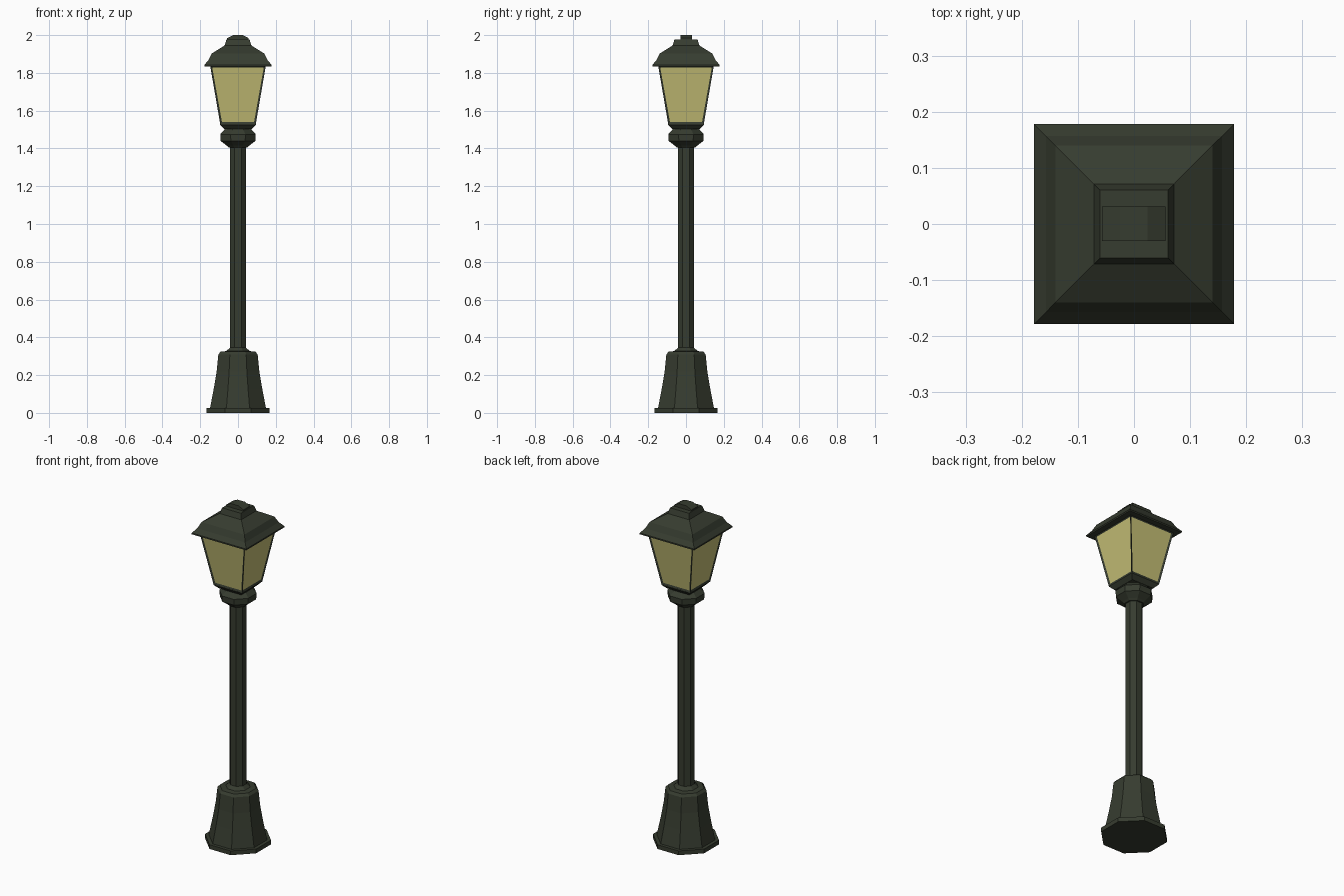
import bpy, bmesh, math

if "Cube" in bpy.data.objects:
    bpy.data.objects.remove(bpy.data.objects["Cube"])


def material(name, rgb):
    m = bpy.data.materials.new(name)
    m.diffuse_color = (*rgb, 1)
    m.use_nodes = True
    m.node_tree.nodes["Principled BSDF"].inputs["Base Color"].default_value = m.diffuse_color
    return m


IRON = material("dark green iron", (0.037, 0.045, 0.029))
GLASS = material("warm yellow glass", (0.56, 0.52, 0.18))


def finish(bm, name, mats):
    bmesh.ops.recalc_face_normals(bm, faces=bm.faces)
    mesh = bpy.data.meshes.new(name)
    bm.to_mesh(mesh)
    bm.free()
    for m in mats:
        mesh.materials.append(m)
    ob = bpy.data.objects.new(name, mesh)
    bpy.context.collection.objects.link(ob)
    return ob


def stack(sides, profile):
    """Closed prism stack; profile holds (half width across flats, z)."""
    bm = bmesh.new()
    rings = []
    for half, z in profile:
        r = half / math.cos(math.pi / sides)
        angles = [(i + 0.5) * 2 * math.pi / sides for i in range(sides)]
        rings.append([bm.verts.new((r * math.cos(a), r * math.sin(a), z)) for a in angles])
    for low, high in zip(rings, rings[1:]):
        for i in range(sides):
            j = (i + 1) % sides
            bm.faces.new((low[i], low[j], high[j], high[i]))
    bm.faces.new(rings[0][::-1])
    bm.faces.new(rings[-1])
    return bm


# Octagonal foot, pole and collar
finish(stack(8, [(0.167, 0), (0.167, 0.025), (0.148, 0.025), (0.128, 0.13), (0.113, 0.22),
                 (0.104, 0.31), (0.092, 0.324), (0.062, 0.327), (0.043, 0.345)]),
       "pedestal", [IRON])
finish(stack(8, [(0.043, 0.335), (0.043, 1.42)]), "pole", [IRON])
finish(stack(8, [(0.05, 1.405), (0.06, 1.415), (0.092, 1.44), (0.094, 1.475),
                 (0.072, 1.498), (0.065, 1.515)]), "collar", [IRON])

# Square lantern: tapered frame with recessed panes
finish(stack(4, [(0.072, 1.502), (0.094, 1.525), (0.094, 1.53)]), "lantern_floor", [IRON])
bm = stack(4, [(0.094, 1.528), (0.147, 1.836)])
bm.normal_update()
panes = [f for f in bm.faces if abs(f.normal.z) < 0.5]
bmesh.ops.inset_individual(bm, faces=panes, thickness=0.014, depth=-0.005)
for f in panes:
    f.material_index = 1
finish(bm, "lantern", [IRON, GLASS])

# Flared roof
finish(stack(4, [(0.178, 1.834), (0.178, 1.842), (0.157, 1.867), (0.14, 1.902),
                 (0.071, 1.945), (0.061, 1.977)]), "roof", [IRON])

# Ridge knob, a faceted arch running front to back
bm = bmesh.new()
outline = [(-0.057, 1.974), (0.056, 1.974), (0.056, 1.984), (0.024, 2.0), (-0.025, 2.0), (-0.057, 1.984)]
face = bm.faces.new([bm.verts.new((x, -0.03, z)) for x, z in outline])
out = bmesh.ops.extrude_face_region(bm, geom=[face])
bmesh.ops.translate(bm, vec=(0, 0.061, 0),
                    verts=[v for v in out["geom"] if isinstance(v, bmesh.types.BMVert)])
finish(bm, "roof_knob", [IRON])
